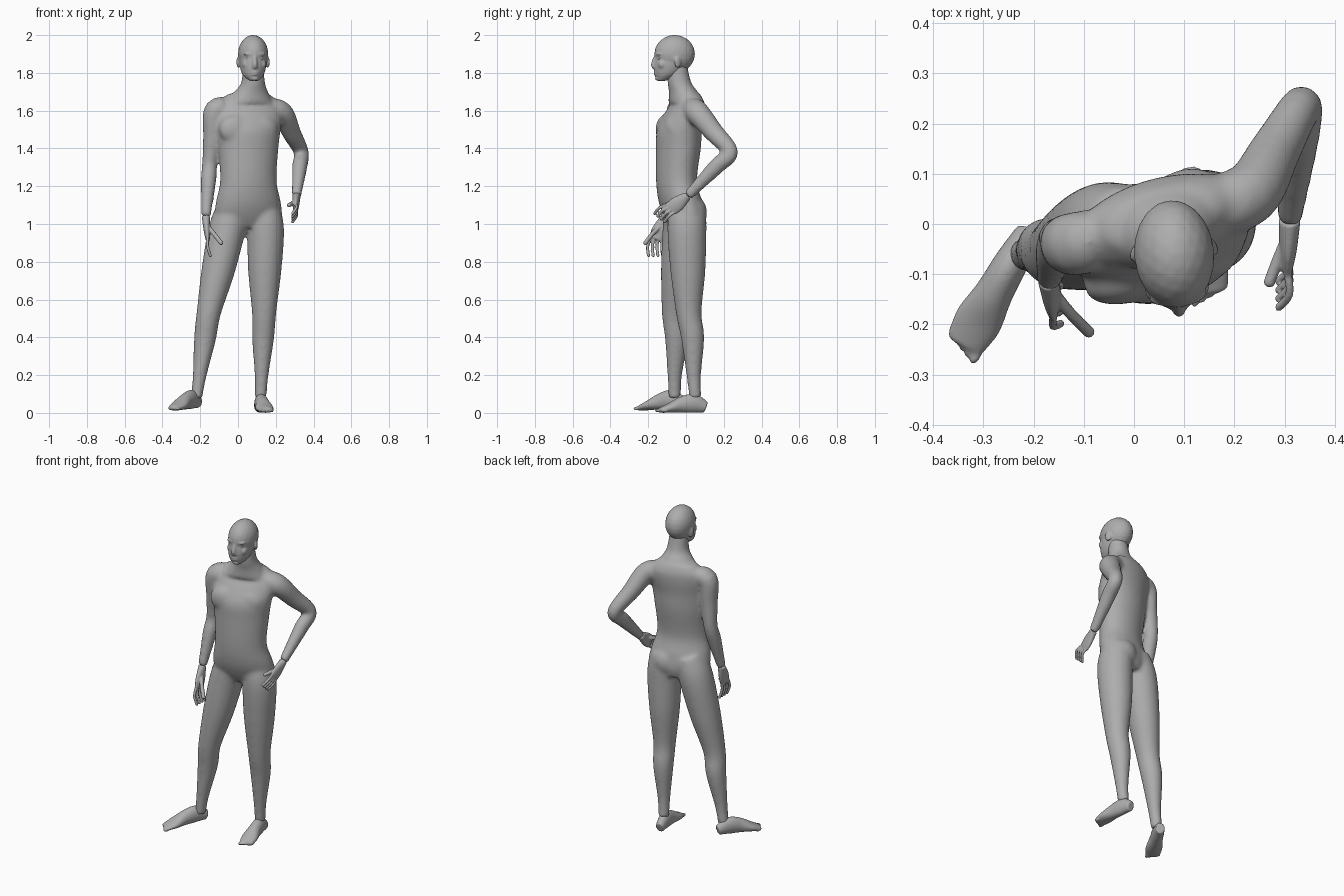
import bpy, bmesh, math
from mathutils import Vector, Matrix

default_cube = bpy.data.objects.get("Cube")
if default_cube:
    bpy.data.objects.remove(default_cube, do_unlink=True)

body, head, hands, feet, eyes = (bmesh.new() for part in range(5))
UP = Vector((0, 0, 1))


def heading(degrees):
    """Level unit vector at an angle from +x."""
    return Matrix.Rotation(math.radians(degrees), 3, "Z") @ Vector((1, 0, 0))


def blend(before, start, end, after, t):
    """Cubic Hermite step from start to end."""
    result = []
    for a, b, c, d in zip(before, start, end, after):
        leave, arrive = (c - a) / 2, (d - b) / 2
        ease = t * t * (3 - 2 * t)
        result.append(b + (c - b) * ease + leave * t * (1 - t) ** 2 - arrive * t * t * (1 - t))
    return result


def loft(target, rings, across, level=False, sides=28, steps=5):
    """Skin a tube through rings of (x, y, z, half width, half depth)."""
    last = len(rings) - 1
    smooth_rings = [blend(rings[max(i - 1, 0)], rings[i], rings[i + 1],
                          rings[min(i + 2, last)], step / steps)
                    for i in range(last) for step in range(steps)] + [rings[last]]
    loops = []
    for i, (x, y, z, width, depth) in enumerate(smooth_rings):
        ahead = smooth_rings[min(i + 1, len(smooth_rings) - 1)]
        behind = smooth_rings[max(i - 1, 0)]
        axis = UP if level else (Vector(ahead[:3]) - Vector(behind[:3])).normalized()
        side = (across - axis * across.dot(axis)).normalized()
        front = axis.cross(side)
        angles = [math.tau * k / sides for k in range(sides)]
        loops.append([target.verts.new(Vector((x, y, z)) + side * width * math.cos(a)
                                       + front * depth * math.sin(a)) for a in angles])
    for lower, upper in zip(loops, loops[1:]):
        for k in range(sides):
            target.faces.new((lower[k], lower[k - 1], upper[k - 1], upper[k]))
    target.faces.new(loops[0])
    target.faces.new(loops[-1])


def blob(target, centre, size, yaw=0):
    """Ellipsoid lump."""
    placed = (Matrix.Translation(centre) @ Matrix.Rotation(math.radians(yaw), 4, "Z")
              @ Matrix.Diagonal((*size, 1)))
    bmesh.ops.create_icosphere(target, subdivisions=3, radius=1, matrix=placed)


def limb(anchor, upper, middle, lower, radii, across, muscle):
    """Arm or leg rooted inside the torso, its lower muscle pushed aside."""
    centres = [anchor, upper, upper.lerp(middle, .5), middle,
               middle.lerp(lower, .3) + muscle, middle.lerp(lower, .75), lower]
    loft(body, [(*centre, radius, radius * 1.06)
                for centre, radius in zip(centres, radii)], across)


def digit(path, radius):
    """Finger or thumb with a rounded tip."""
    loft(hands, [(*point, radius, radius) for point in path], heading(35), sides=10)
    blob(hands, path[-1], [radius] * 3)


def hand(wrist, knuckles, spread, point, curl, reach, thumb_tip):
    """Flat palm, four curled fingers and a thumb."""
    palm = wrist.lerp(knuckles, .6)
    loft(hands, [(*wrist, .022, .022), (*palm, .04, .018), (*knuckles, .038, .012)], spread)
    for i in range(4):
        root = knuckles.lerp(palm, .2) + spread * .02 * (i - 1.5)
        bend = root + (point.normalized() + spread * .1 * (i - 1.5)) * reach
        digit([root, bend, bend + curl.normalized() * reach], .0085)
    base = wrist.lerp(knuckles, .35)
    digit([base, base.lerp(thumb_tip, .5) - spread * .005, thumb_tip], .012)


def foot(heel, toe, inner):
    """Foot from heel to toes; inner is the big toe's side."""
    along = toe - heel
    across = Vector((-along.y, along.x, 0)).normalized()
    shape = ((0, .025, .03), (.25, .034, .05), (.5, .038, .043),
             (.75, .048, .026), (.95, .038, .014))
    loft(feet, [(*(heel + along * f + UP * tall), wide, tall) for f, wide, tall in shape], across)
    for i in range(5):
        spot = heel + along * (.97 - i * .025) + across * inner * (.03 - i * .016)
        blob(feet, spot + UP * .012, (.01, .02, .01),
             math.degrees(math.atan2(across.y, across.x)))


# torso, turned with its left side back: height, y, half width, half depth
TURN = 15
turned = heading(TURN)
torso = ((.98, 0, .13, .075), (1.04, -.01, .18, .1), (1.12, -.03, .175, .11),
         (1.23, -.05, .152, .105), (1.4, -.04, .162, .115), (1.5, -.035, .175, .115),
         (1.58, -.01, .185, .1), (1.64, .01, .17, .08), (1.69, .01, .11, .06))
loft(body, [(.055, y, z, width, depth) for z, y, width, depth in torso], turned, level=True)
# neck
loft(body, [(.06, -.01, 1.64, .13, .08), (.07, -.015, 1.7, .09, .075),
            (.08, -.035, 1.75, .063, .063), (.08, -.05, 1.85, .055, .055)], turned, level=True)
# chest and buttocks, paired about the turned middle
for side in (-1, 1):
    blob(body, Vector((.055, -.09, 1.5)) + turned * side * .07, (.09, .05, .08), TURN)
    blob(body, Vector((.05, .025, 1.06)) + turned * side * .06, (.085, .07, .09), TURN)

# right arm hanging, left arm bent with the hand by the hip
ARM = (.06, .06, .05, .04, .041, .031, .026)
right_wrist = Vector((-.17, -.11, 1.04))
left_wrist = Vector((.31, .01, 1.15))
limb(Vector((-.03, -.02, 1.61)), Vector((-.12, -.04, 1.6)), Vector((-.15, -.03, 1.32)),
     right_wrist, ARM, turned, Vector())
limb(Vector((.14, .03, 1.61)), Vector((.23, .06, 1.59)), Vector((.335, .235, 1.38)),
     left_wrist, ARM, turned, Vector())
hand(right_wrist, Vector((-.16, -.16, .92)), Vector((0, 1, 0)), Vector((0, -.2, -1)),
     Vector((.3, .1, -1)), .05, Vector((-.09, -.215, .9)))
hand(left_wrist, Vector((.305, -.08, 1.08)), Vector((0, -.7, .6)), Vector((.1, -1, -.5)),
     Vector((-.4, -.5, -.6)), .046, Vector((.27, -.115, 1.1)))

# right leg stepped outwards, left leg carrying the weight
LEG = (.09, .098, .088, .064, .058, .036, .031)
calf = Vector((0, .01, 0))
limb(Vector((-.01, -.02, 1.1)), Vector((-.055, -.02, .98)), Vector((-.155, -.06, .53)),
     Vector((-.22, -.06, .08)), LEG, turned, calf)
limb(Vector((.12, .01, 1.1)), Vector((.145, .005, .98)), Vector((.138, .015, .53)),
     Vector((.12, .05, .08)), LEG, turned, calf)
foot(Vector((-.21, -.015, .025)), Vector((-.345, -.255, .01)), 1)
foot(Vector((.11, .105, 0)), Vector((.15, -.15, 0)), -1)

# skull and jaw
FACE = 5
facing = heading(FACE)
skull = Vector((.08, -.06, 1.9))
blob(head, skull, (.08, .108, .101), FACE)
loft(head, [(.085, -.13, 1.758, .025, .022), (.08, -.1, 1.79, .056, .065),
            (.08, -.08, 1.84, .07, .09), (.08, -.07, 1.9, .072, .091)], facing, level=True)


def on_face(sideways, forward, height):
    """Point measured from the middle of the skull."""
    return skull + facing * sideways + facing.cross(UP) * forward + UP * height


# nose, lips and chin
loft(head, [(*on_face(0, .095, 0), .01, .01), (*on_face(0, .112, -.055), .013, .014),
            (*on_face(0, .105, -.075), .01, .01)], facing, sides=12)
for height in (-.095, -.108):
    blob(head, on_face(0, .1, height), (.021, .012, .006), FACE)
blob(head, on_face(0, .09, -.13), (.02, .015, .012), FACE)
# brows, cheeks, nostrils, ears and eyes
for side in (-1, 1):
    blob(head, on_face(side * .034, .09, 0), (.026, .012, .007), FACE + side * 18)
    blob(head, on_face(side * .042, .07, -.055), (.022, .022, .025), FACE + side * 25)
    blob(head, on_face(side * .013, .103, -.07), (.007, .01, .007), FACE)
    blob(head, on_face(side * .077, -.01, -.043), (.009, .02, .032), FACE + side * 25)
    blob(eyes, on_face(side * .033, .083, -.022), (.015, .012, .01), FACE + side * 15)

# one plain colour
clay = bpy.data.materials.new("grey clay")
clay.use_nodes = True
clay.diffuse_color = (.42, .42, .42, 1)
clay.node_tree.nodes["Principled BSDF"].inputs["Base Color"].default_value = clay.diffuse_color


def finish(shape, name, grain, rounds):
    """Weld a part's overlapping pieces into one soft smooth skin."""
    bmesh.ops.recalc_face_normals(shape, faces=shape.faces)
    mesh = bpy.data.meshes.new(name)
    shape.to_mesh(mesh)
    shape.free()
    mesh.materials.append(clay)
    thing = bpy.data.objects.new(name, mesh)
    bpy.context.collection.objects.link(thing)
    skin = thing.modifiers.new("skin", "REMESH")
    skin.mode = "VOXEL"
    skin.voxel_size = grain
    skin.use_smooth_shade = True
    soften = thing.modifiers.new("soften", "SMOOTH")
    soften.factor = .5
    soften.iterations = rounds


finish(body, "body", .009, 14)
finish(head, "head", .005, 6)
finish(hands, "hands", .004, 4)
finish(feet, "feet", .005, 6)
finish(eyes, "eyes", .003, 2)
